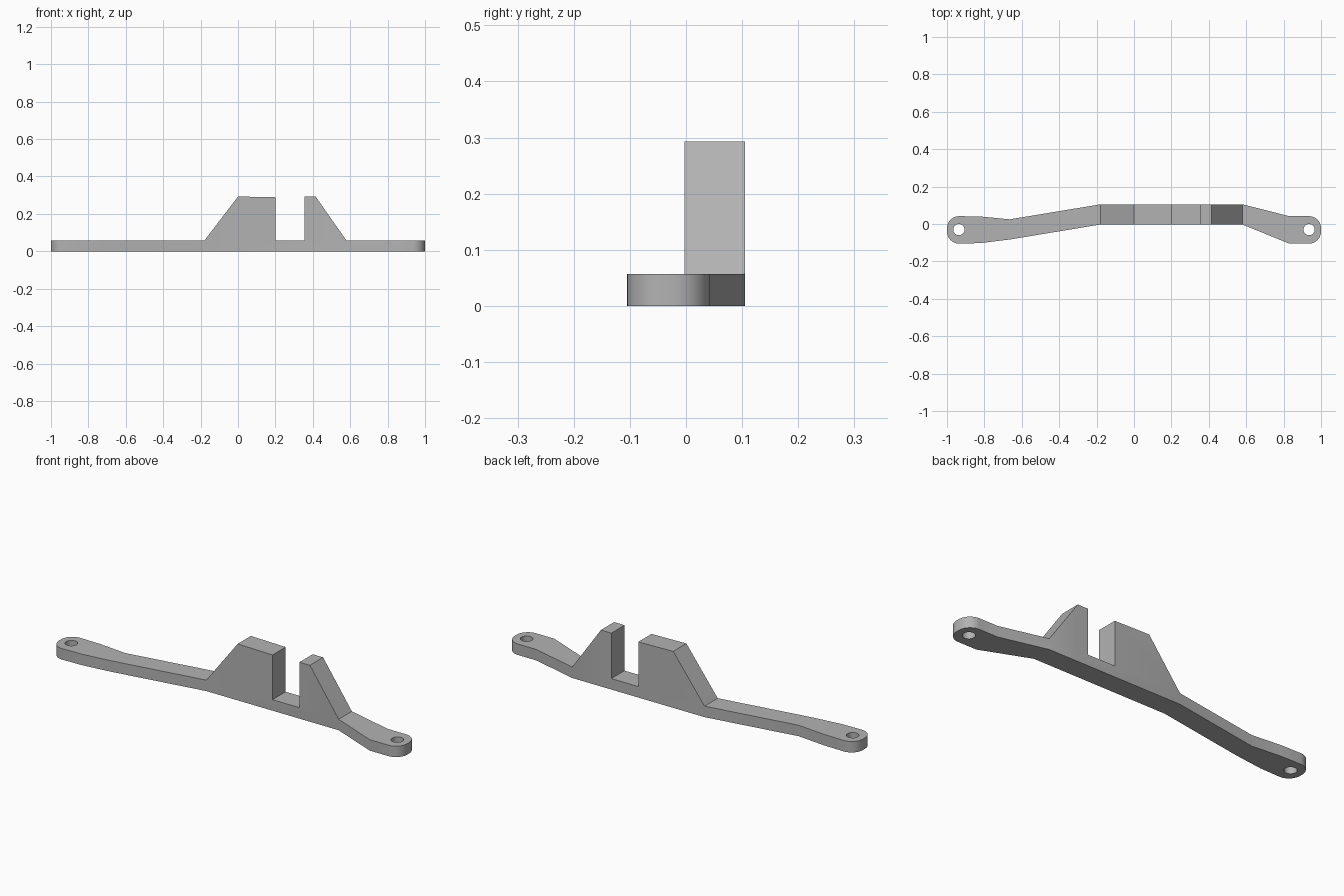
import bpy, bmesh, math
from mathutils import Vector

cube = bpy.data.objects.get("Cube")
if cube:
    bpy.data.objects.remove(cube, do_unlink=True)

grey = bpy.data.materials.new("plain grey")
grey.use_nodes = True
GREY = (0.45, 0.45, 0.45, 1)
grey.diffuse_color = GREY
grey.node_tree.nodes["Principled BSDF"].inputs["Base Color"].default_value = GREY


def prism(name, points, sweep):
    """Extrude a closed polygon along the sweep vector."""
    bm = bmesh.new()
    face = bm.faces.new([bm.verts.new(p) for p in points])
    top = bmesh.ops.extrude_face_region(bm, geom=[face])["geom"]
    verts = [v for v in top if isinstance(v, bmesh.types.BMVert)]
    bmesh.ops.translate(bm, verts=verts, vec=Vector(sweep))
    bmesh.ops.recalc_face_normals(bm, faces=bm.faces)
    mesh = bpy.data.meshes.new(name)
    bm.to_mesh(mesh)
    bm.free()
    mesh.materials.append(grey)
    obj = bpy.data.objects.new(name, mesh)
    bpy.context.collection.objects.link(obj)
    return obj


def arc(cx, cy, r, start, end, steps):
    angles = [math.radians(start + (end - start) * i / steps) for i in range(steps + 1)]
    return [(cx + r * math.cos(a), cy + r * math.sin(a)) for a in angles]


def cut(target, tool, operation):
    bpy.context.view_layer.objects.active = target
    mod = target.modifiers.new(operation, "BOOLEAN")
    mod.operation = operation
    mod.solver = "EXACT"
    mod.object = tool
    bpy.ops.object.modifier_apply(modifier=mod.name)
    bpy.data.objects.remove(tool, do_unlink=True)


# Footprint of the bracket with rounded mounting ends
LOW, HIGH, R = -0.105, 0.042, 0.065
footprint = [(-0.18, -0.003), (0.58, -0.003), (0.83, LOW)]
footprint += arc(1 - R, LOW + R, R, -90, 0, 10)
footprint += arc(1 - R, HIGH - R, R, 0, 90, 10)
footprint += [(0.83, HIGH), (0.58, 0.105), (-0.18, 0.105), (-0.665, 0.025), (-0.82, 0.04)]
footprint += arc(R - 1, HIGH - R, R, 90, 180, 10)
footprint += arc(R - 1, LOW + R, R, 180, 270, 10)
footprint += [(-0.82, -0.102), (-0.665, -0.083)]
bracket = prism("mounting_bracket", [(x, y, 0) for x, y in footprint], (0, 0, 0.5))

# Side profile: flat bar with two sloped posts and a slot between them
BAR, TOP = 0.057, 0.293
profile = [(-1.2, 0), (1.2, 0), (1.2, BAR), (0.58, BAR), (0.415, TOP), (0.355, TOP),
           (0.355, BAR), (0.2, BAR), (0.2, 0.289), (0, TOP), (-0.18, BAR), (-1.2, BAR)]
cut(bracket, prism("profile_tool", [(x, -0.3, z) for x, z in profile], (0, 0.6, 0)), "INTERSECT")

# Screw hole through each end
for x in (-0.936, 0.936):
    ring = arc(x, -0.03, 0.03, 0, 360, 32)[:-1]
    cut(bracket, prism("hole_tool", [(a, b, -0.1) for a, b in ring], (0, 0, 0.3)), "DIFFERENCE")

bpy.ops.object.select_all(action="DESELECT")
bracket.select_set(True)
bpy.context.view_layer.objects.active = bracket
bpy.ops.object.shade_smooth_by_angle(angle=math.radians(30))
